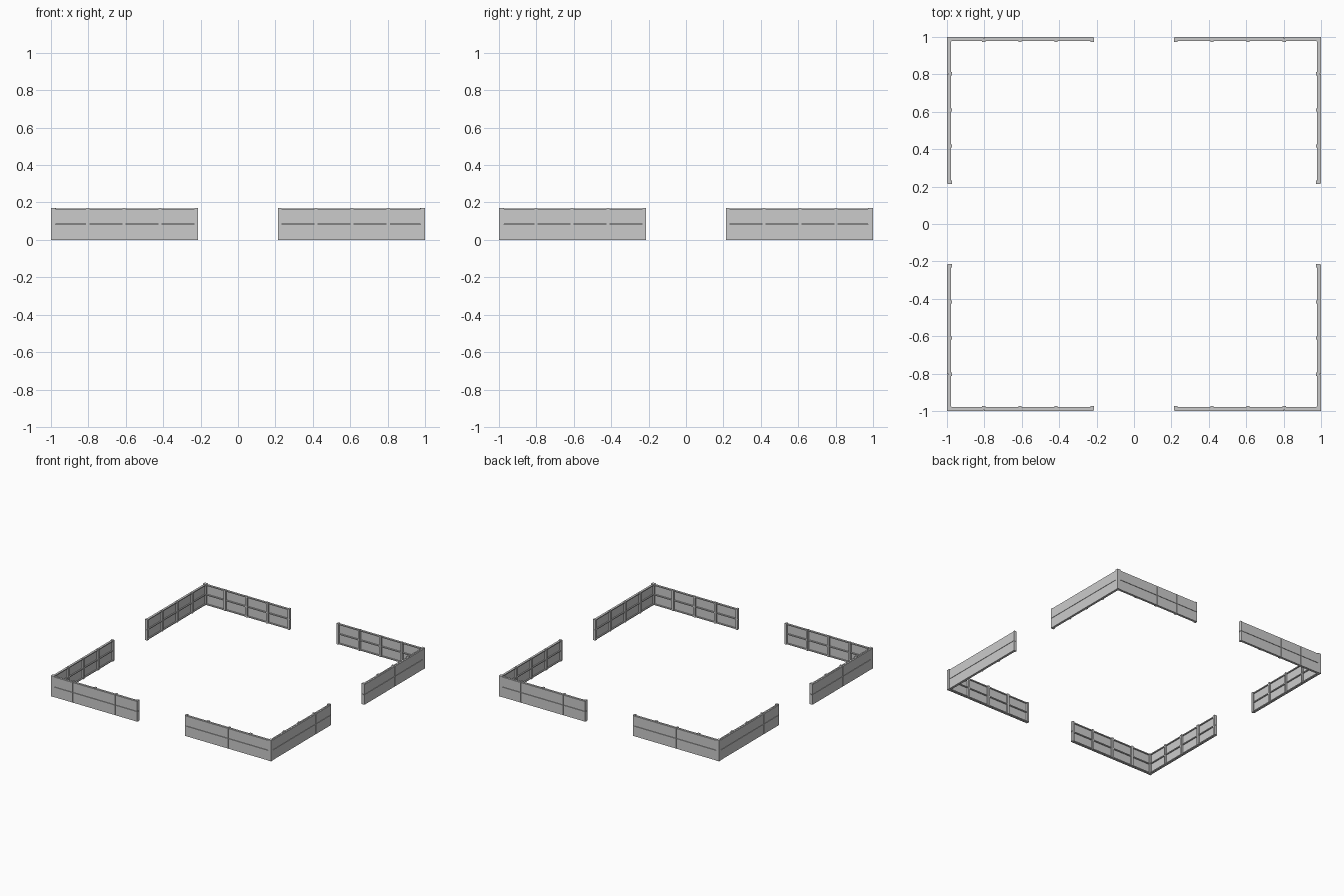
import bpy, bmesh
from mathutils import Vector

if "Cube" in bpy.data.objects:
    bpy.data.objects.remove(bpy.data.objects["Cube"])

START, PITCH, OUT = 0.215, 0.193, 1.0
POSTS = [START + 0.0085 + PITCH * i for i in range(4)]
END = OUT - 0.02


def add_box(bm, lo, hi):
    lo, hi = Vector(lo), Vector(hi)
    verts = bmesh.ops.create_cube(bm, size=1)["verts"]
    for v in verts:
        v.co = (lo + hi) / 2 + Vector(a * b for a, b in zip(v.co, hi - lo))


def make_part(name, boxes):
    """Joins boxes of one corner and mirrors them to all four corners."""
    bm = bmesh.new()
    for lo, hi in boxes:
        add_box(bm, lo, hi)
    mesh = bpy.data.meshes.new(name)
    bm.to_mesh(mesh)
    bm.free()
    obj = bpy.data.objects.new(name, mesh)
    bpy.context.collection.objects.link(obj)
    mod = obj.modifiers.new("four_corners", 'MIRROR')
    mod.use_axis = (True, True, False)
    mod.use_mirror_merge = False


def turn(boxes):
    """Swaps x and y, turning the front/back wing into the side wing."""
    return [((a[1], a[0], a[2]), (b[1], b[0], b[2])) for a, b in boxes]


def wing(end):
    # two rows of four panels with narrow gaps on the outer side
    edges = [START + 0.001] + POSTS[1:] + [end]
    panels = []
    for x0, x1 in zip(edges, edges[1:]):
        for z0, z1 in ((0, 0.082), (0.085, 0.165)):
            panels.append(((x0 + 0.001, 0.987, z0), (x1 - 0.001, 0.998, z1)))
    # posts on the inner side, slightly taller than the panels
    posts = [((x - 0.0085, 0.973, 0), (x + 0.0085, 0.990, 0.171)) for x in POSTS]
    posts[0] = ((START, 0.973, 0), (START + 0.017, 0.995, 0.171))
    # rails at the foot, the middle and the top
    rails = [((START - 0.002 * (z == 0.08), 0.978, z), (END, 0.989, z + 0.008))
             for z in (0.001, 0.08, 0.159)]
    return panels, posts, rails


a, b = wing(0.998), wing(0.986)
make_part("wall_panels", a[0] + turn(b[0]))
make_part("wall_posts", a[1] + turn(b[1]))
make_part("wall_rails", a[2] + turn(b[2]))
# corner post
make_part("corner_posts", [((0.974, 0.974, 0), (OUT, OUT, 0.171))])
